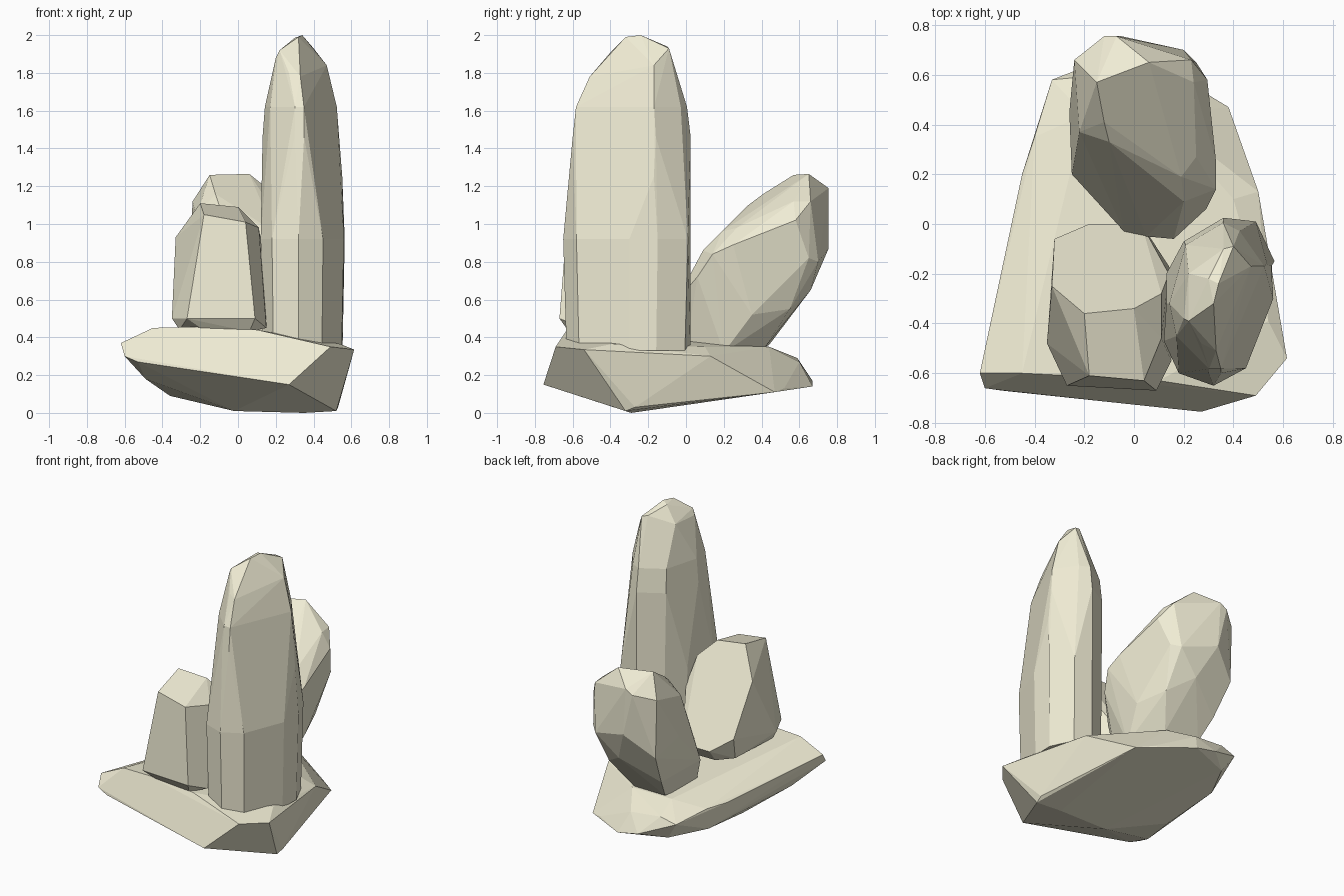
import bpy, bmesh, math

stone = bpy.data.materials.new("pale_stone")
stone.diffuse_color = (0.87, 0.84, 0.66, 1)


def rock(name, pts):
    """Faceted rock: convex hull of a few corner points, near-flat facets merged."""
    bm = bmesh.new()
    for p in pts:
        bm.verts.new(p)
    r = bmesh.ops.convex_hull(bm, input=bm.verts[:])
    junk = {g for g in r["geom_interior"] + r["geom_unused"]
            if isinstance(g, bmesh.types.BMVert) and g.is_valid}
    bmesh.ops.delete(bm, geom=list(junk), context='VERTS')
    bmesh.ops.dissolve_limit(bm, angle_limit=math.radians(4),
                             verts=bm.verts[:], edges=bm.edges[:])
    bmesh.ops.recalc_face_normals(bm, faces=bm.faces[:])
    me = bpy.data.meshes.new(name)
    bm.to_mesh(me)
    bm.free()
    me.materials.append(stone)
    ob = bpy.data.objects.new(name, me)
    bpy.context.collection.objects.link(ob)
    return ob


def rings(outline, levels):
    """Repeat a plan outline at (height, scale) levels about the column axis."""
    return [(0.335 + (x - 0.335) * s, -0.305 + (y + 0.305) * s, z)
            for z, s in levels for x, y in outline]


# Base slab: broad top, undercut front, bottom sloping up to the back
rock("base_rock", [
    (-0.62, -0.60, 0.37), (-0.60, -0.66, 0.30), (-0.53, -0.67, 0.27),
    (0.27, -0.755, 0.15), (0.49, -0.69, 0.35), (0.615, -0.54, 0.335),
    (-0.45, -0.60, 0.45), (-0.25, -0.61, 0.455), (0.10, -0.63, 0.44),
    (0.54, -0.39, 0.365), (0.50, 0.13, 0.30), (0.40, 0.10, 0.35),
    (-0.45, 0.20, 0.30), (-0.40, 0.35, 0.30), (-0.33, 0.58, 0.26),
    (-0.22, 0.59, 0.29), (-0.20, 0.44, 0.35), (0.10, 0.44, 0.35),
    (0.00, 0.60, 0.27), (-0.10, 0.67, 0.17), (0.05, 0.67, 0.14),
    (0.38, 0.47, 0.11), (0.29, 0.52, 0.13),
    (0.35, -0.29, 0.0), (0.52, -0.32, 0.01), (0.53, -0.27, 0.03),
    (-0.02, -0.30, 0.01), (-0.36, -0.10, 0.09), (-0.38, 0.30, 0.14),
    (-0.49, -0.45, 0.18), (-0.25, 0.55, 0.14)])

# Short block: near-vertical front, back cut away at a slope
rock("short_rock", [
    (-0.27, -0.65, 0.50), (0.09, -0.67, 0.50), (0.04, -0.63, 1.01),
    (-0.18, -0.61, 1.05), (-0.20, -0.36, 1.11), (0.00, -0.34, 1.09),
    (0.11, -0.28, 0.98), (0.14, -0.20, 0.80), (0.03, 0.00, 0.50),
    (-0.18, 0.00, 0.50), (-0.32, -0.06, 0.60), (-0.33, -0.25, 0.93),
    (-0.35, -0.48, 0.50), (-0.31, -0.50, 0.44), (-0.17, -0.60, 0.43),
    (0.06, -0.62, 0.43), (0.15, -0.55, 0.45), (0.11, -0.46, 0.98),
    (0.16, -0.20, 0.48), (0.02, -0.06, 0.42), (-0.18, -0.06, 0.42),
    (-0.29, -0.12, 0.44)])

# Tall column: full oval foot, flatter-sided upper part, chiselled cap
foot = [(0.36, 0.04), (0.49, 0.01), (0.565, -0.15), (0.56, -0.30),
        (0.45, -0.58), (0.32, -0.65), (0.18, -0.60), (0.12, -0.47),
        (0.13, -0.20), (0.21, -0.05)]
upper = [(0.36, 0.025), (0.43, -0.01), (0.535, -0.16), (0.35, -0.60),
         (0.30, -0.60), (0.16, -0.46), (0.13, -0.32), (0.20, -0.07)]
rock("tall_rock", rings(foot, [(0.33, 0.95), (0.55, 0.98), (0.92, 1.0)])
     + rings(upper, [(1.46, 1.0), (1.62, 0.94)])
     + [(0.552, -0.17, 1.25), (0.125, -0.32, 1.2),
        (0.33, -0.51, 1.78), (0.27, -0.48, 1.80), (0.20, -0.38, 1.88),
        (0.22, -0.39, 1.92), (0.32, -0.32, 1.99), (0.34, -0.24, 2.0),
        (0.30, -0.22, 1.985), (0.40, -0.09, 1.93), (0.36, -0.10, 1.94),
        (0.47, -0.17, 1.84), (0.22, -0.20, 1.88)])

# Leaning rock: small foot, swelling up and backwards
rock("leaning_rock", [
    (-0.05, 0.02, 0.33), (0.15, 0.00, 0.33), (0.22, 0.20, 0.32),
    (0.10, 0.42, 0.35), (-0.15, 0.44, 0.36), (-0.17, 0.13, 0.34),
    (0.16, -0.06, 0.58), (0.05, -0.05, 0.58), (-0.04, -0.03, 0.55),
    (0.29, 0.06, 0.72), (0.33, 0.14, 0.84), (0.33, 0.25, 0.89),
    (0.20, 0.09, 0.86), (0.19, 0.19, 0.96), (0.25, 0.27, 0.98),
    (-0.10, 0.33, 1.10), (-0.12, 0.41, 1.16),
    (-0.22, 0.37, 1.04), (-0.25, 0.20, 0.54), (-0.26, 0.45, 0.80),
    (-0.15, 0.57, 1.26), (0.06, 0.65, 1.265), (0.24, 0.57, 1.12),
    (0.23, 0.66, 1.12), (0.295, 0.58, 1.02), (0.29, 0.40, 0.97),
    (-0.24, 0.66, 1.12), (-0.12, 0.755, 1.16), (-0.07, 0.755, 1.19),
    (-0.05, 0.755, 0.87), (0.20, 0.70, 0.80), (0.25, 0.65, 0.82),
    (-0.23, 0.66, 0.72), (0.05, 0.66, 0.65), (0.20, 0.55, 0.55),
    (-0.19, 0.54, 0.50), (0.27, 0.35, 0.52)])
